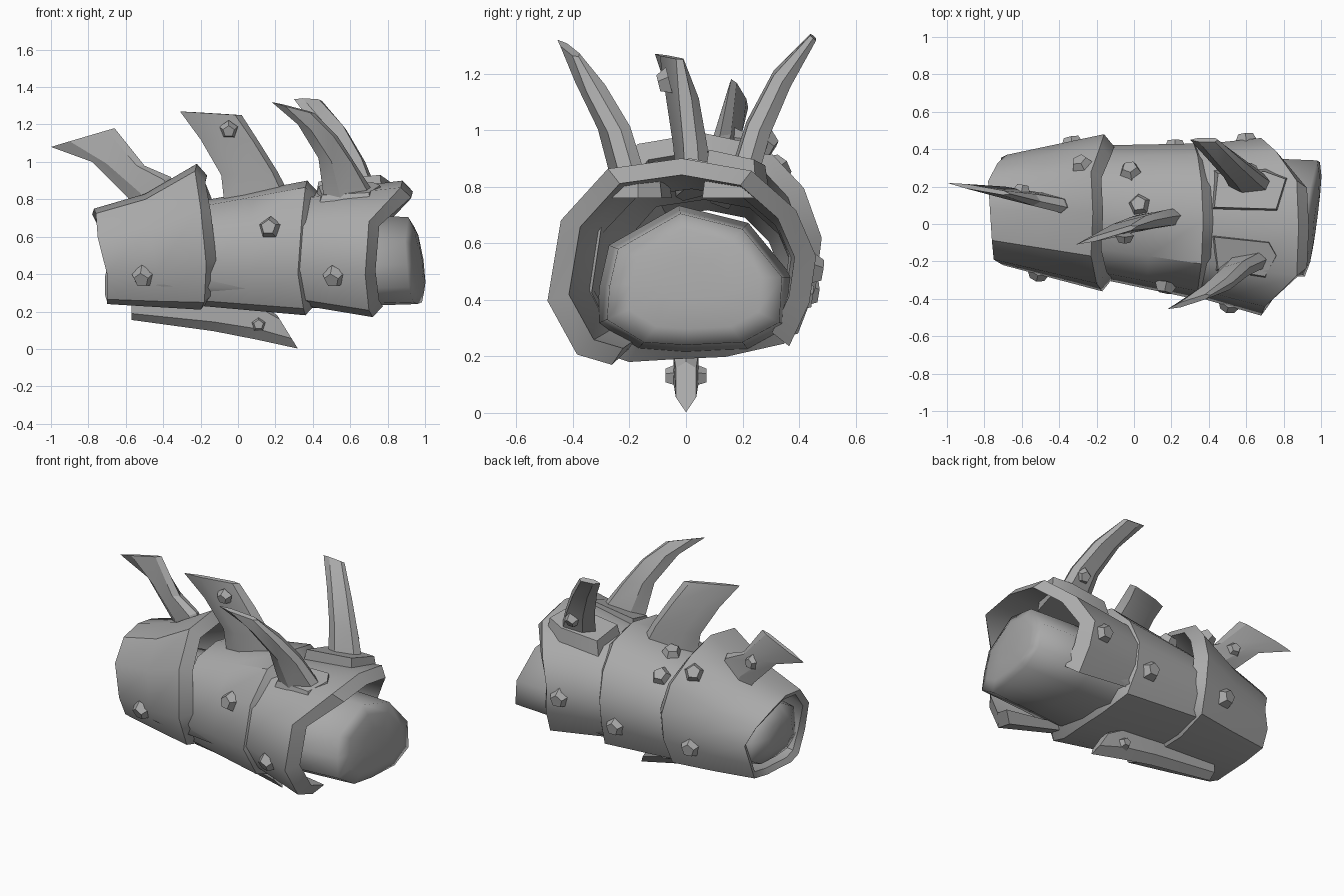
import bpy, bmesh, math
from mathutils import Vector
from mathutils.bvhtree import BVHTree

if "Cube" in bpy.data.objects:
    bpy.data.objects.remove(bpy.data.objects["Cube"])

steel = bpy.data.materials.new("grey_steel")
steel.diffuse_color = (0.4, 0.4, 0.4, 1)
steel.use_nodes = True
steel.node_tree.nodes["Principled BSDF"].inputs["Base Color"].default_value = steel.diffuse_color

# Thirteen-sided cross-section, unit range in (y, z)
SECTION = [(0, 1), (.52, .88), (.85, .5), (1, .05), (.95, -.4), (.8, -.82), (.3, -.95),
           (-.1, -.97), (-.52, -1), (-.78, -.9), (-1, -.38), (-.9, .4), (-.55, .9)]
# Core cross-section in (y, z)
CORE = [(-.28, .33), (-.27, .45), (-.24, .58), (-.02, .705), (.2, .65), (.34, .48),
        (.33, .32), (.2, .25), (0, .24), (-.15, .25)]


def finish(name, bm, angle=40):
    bmesh.ops.recalc_face_normals(bm, faces=bm.faces)
    me = bpy.data.meshes.new(name)
    bm.to_mesh(me)
    bm.free()
    ob = bpy.data.objects.new(name, me)
    bpy.context.collection.objects.link(ob)
    me.materials.append(steel)
    bpy.ops.object.select_all(action='DESELECT')
    ob.select_set(True)
    bpy.context.view_layer.objects.active = ob
    bpy.ops.object.shade_smooth_by_angle(angle=math.radians(angle))
    return ob


def loop(x, box, dx, scale=1.0):
    """Cross-section fitted to a (y0, y1, z0, z1) box, with an x offset per corner."""
    y0, y1, z0, z1 = box
    return [Vector((x + d, (y0 + y1) / 2 + u * scale * (y1 - y0) / 2,
                    (z0 + z1) / 2 + v * scale * (z1 - z0) / 2))
            for (u, v), d in zip(SECTION, dx)]


def loft(bm, loops, closed=False, caps=False, gap=()):
    """Skin the loops; gap = (first, last) corner of an open stretch."""
    rows = [[bm.verts.new(p) for p in lp] for lp in loops]
    n = len(rows[0])
    for i in range(len(rows) if closed else len(rows) - 1):
        a, b = rows[i], rows[(i + 1) % len(rows)]
        for j in range(n):
            if gap and gap[0] <= j < gap[1]:
                continue
            k = (j + 1) % n
            bm.faces.new((a[j], a[k], b[k], b[j]))
    for j in gap:
        bm.faces.new([r[j] for r in rows])
    if caps:
        bm.faces.new(rows[0])
        bm.faces.new(rows[-1])
    loose = [v for v in bm.verts if not v.link_faces]
    bmesh.ops.delete(bm, geom=loose, context='VERTS')


# Overlapping armour rings: outer skin, forward-slanting rim, inner skin
def armour_ring(name, x0, box0, dx0, x1, box1, dx1, sag=0, gap=(), lip=.055):
    mid = [(a + b) / 2 for a, b in zip(box0, box1)]
    mid[3] -= sag
    mid_dx = [(a + b) / 2 for a, b in zip(dx0, dx1)]
    xm = (x0 + x1) / 2
    bm = bmesh.new()
    loft(bm, [loop(x0, box0, dx0), loop(xm, mid, mid_dx), loop(x1, box1, dx1),
              loop(x1 + lip, box1, dx1, .84), loop(xm, mid, mid_dx, .87),
              loop(x0 + .02, box0, dx0, .87)], closed=True, gap=gap)
    return finish(name, bm)


zero = [0] * 13
rings = {
    "rear": armour_ring("rear_ring", -.71, (-.22, .37, .24, .75),
                        [-.06, -.07, -.02, .03, 0, 0, .01, .01, .01, .01, .01, -.04, -.05],
                        -.18, (-.36, .48, .21, .99),
                        [-.04, -.05, 0, .02, .02, 0, -.02, -.02, -.02, 0, .01, -.02, -.05],
                        sag=.04),
    "middle": armour_ring("middle_ring", -.2, (-.29, .42, .23, .79), zero,
                          .34, (-.4, .43, .18, .9),
                          [.03, .02, 0, -.02, -.02, 0, .02, .02, .02, .01, -.02, 0, .02]),
    "front": armour_ring("front_ring", .3, (-.38, .42, .24, .83), zero,
                         .70, (-.49, .46, .17, .9),
                         [.18, .17, .06, -.02, 0, .02, .02, .02, .02, .0, -.02, .0, .17],
                         gap=(5, 8)),
}


# Rounded inner core with a slanted front end
def core_loop(x, s, slant=0.0):
    return [Vector((x + slant * s * (.13 * (y - .03) - .1 * (z - .47)),
                    .03 + s * (y - .03), .47 + s * (z - .47))) for y, z in CORE]


bm = bmesh.new()
loft(bm, [core_loop(-.70, .4), core_loop(-.65, .75), core_loop(-.4, .95), core_loop(.3, 1.12),
          core_loop(.6, 1.05), core_loop(.94, 1, 1), core_loop(.962, .75, 1),
          core_loop(.972, .35, 1)], caps=True)
finish("inner_core", bm, 180)


# Curved spikes: matching points on two edges, bevelled hexagonal section
def spike(name, edge_a, edge_b, thick, taper=(1, .95, .8, .3)):
    A, B = [Vector(p) for p in edge_a], [Vector(p) for p in edge_b]
    loops = []
    for i, (a, b) in enumerate(zip(A, B)):
        lo, hi = max(i - 1, 0), min(i + 1, len(A) - 1)
        n = (b - a).cross((A[hi] + B[hi]) - (A[lo] + B[lo])).normalized()
        t = n * thick * taper[i]
        p, q = a.lerp(b, .3), a.lerp(b, .88)
        loops.append([a, p + t, q + t, b, q - t, p - t])
    bm = bmesh.new()
    loft(bm, loops, caps=True)
    return finish(name, bm, 25)


spike("rear_spike", [(-.55, .15, .72), (-.58, .15, .8), (-.78, .19, 1.0), (-1, .22, 1.08)],
      [(-.3, .08, .8), (-.36, .09, .92), (-.5, .12, .98), (-.66, .16, 1.18)], .04)
spike("middle_spike", [(-.07, -.01, .75), (-.09, -.02, .93), (-.2, -.06, 1.12), (-.31, -.11, 1.27)],
      [(.29, .05, .8), (.21, .04, .95), (.11, .02, 1.11), (.02, -.01, 1.25)], .045)
spike("right_spike", [(.46, -.23, .8), (.43, -.29, 1.02), (.32, -.38, 1.2), (.18, -.455, 1.32)],
      [(.73, -.18, .83), (.62, -.23, 1.0), (.53, -.31, 1.14), (.41, -.38, 1.26)], .045)
spike("left_spike", [(.52, .18, .8), (.48, .25, 1.02), (.40, .34, 1.2), (.30, .45, 1.335)],
      [(.75, .21, .83), (.68, .26, 1.0), (.58, .34, 1.17), (.45, .45, 1.325)], .045)

# Keel blade underneath
spike("keel_blade", [(-.57, 0, .155), (-.13, 0, .095), (.1, 0, .05), (.32, 0, .002)],
      [(-.57, 0, .27), (-.13, 0, .26), (.12, 0, .24), (.21, 0, .18)], .045, (1, 1, 1, .8))


# Chamfered collar plates around the two front spikes
def collar(name, outline, top, slope):
    cx = sum(p[0] for p in outline) / len(outline)
    cy = sum(p[1] for p in outline) / len(outline)
    bm = bmesh.new()
    loft(bm, [[Vector((cx + (x - cx) * 1.12, cy + (y - cy) * 1.2, .76)) for x, y in outline],
              [Vector((x, y, top - slope * abs(y) + .1 * (x - .6))) for x, y in outline]],
         caps=True)
    finish(name, bm, 30)


collar("left_collar", [(.43, .09), (.76, .08), (.81, .24), (.7, .28), (.45, .27)], .935, .25)
collar("right_collar", [(.43, -.07), (.72, -.1), (.76, -.17), (.7, -.28), (.45, -.24)], .91, .3)


# Pentagonal studs
def stud(name, pos, normal, r=.066, h=.05):
    bm = bmesh.new()
    bmesh.ops.create_cone(bm, cap_ends=True, segments=5, radius1=r, radius2=r * .62, depth=h)
    ob = finish(name, bm, 20)
    ob.location = pos + normal * h * .25
    ob.rotation_euler = normal.to_track_quat('Z', 'Y').to_euler()


# Studs on the rings: ring, x, angle around the axis (0 = +y, 90 = up)
for i, (key, x, deg) in enumerate([
        ("rear", -.51, 210), ("rear", -.28, 47), ("rear", -.33, -17),
        ("middle", .17, 165), ("middle", -.02, 39), ("middle", .03, 75), ("middle", .22, -20),
        ("front", .51, 200), ("front", .6, -6)]):
    bm = bmesh.new()
    bm.from_mesh(rings[key].data)
    d = Vector((0, math.cos(math.radians(deg)), math.sin(math.radians(deg))))
    hit, nrm, _, _ = BVHTree.FromBMesh(bm).ray_cast(Vector((x, .03, .55)) + d * 2, -d)
    bm.free()
    if hit:
        stud("ring_stud_%d" % i, hit, nrm if nrm.dot(d) > 0 else -nrm)

# Studs on the blades: position, facing
for name, p, n, r in [
        ("middle_spike_stud", (-.05, -.068, 1.17), (0, -1, -.25), .052),
        ("rear_spike_stud", (-.6, .18, .96), (.2, 1, 0), .05),
        ("left_spike_stud", (.62, .285, .95), (.1, .8, -.5), .052),
        ("keel_stud_right", (.11, -.042, .13), (0, -1, 0), .043),
        ("keel_stud_left", (.11, .042, .13), (0, 1, 0), .043)]:
    stud(name, Vector(p), Vector(n).normalized(), r, .04)
